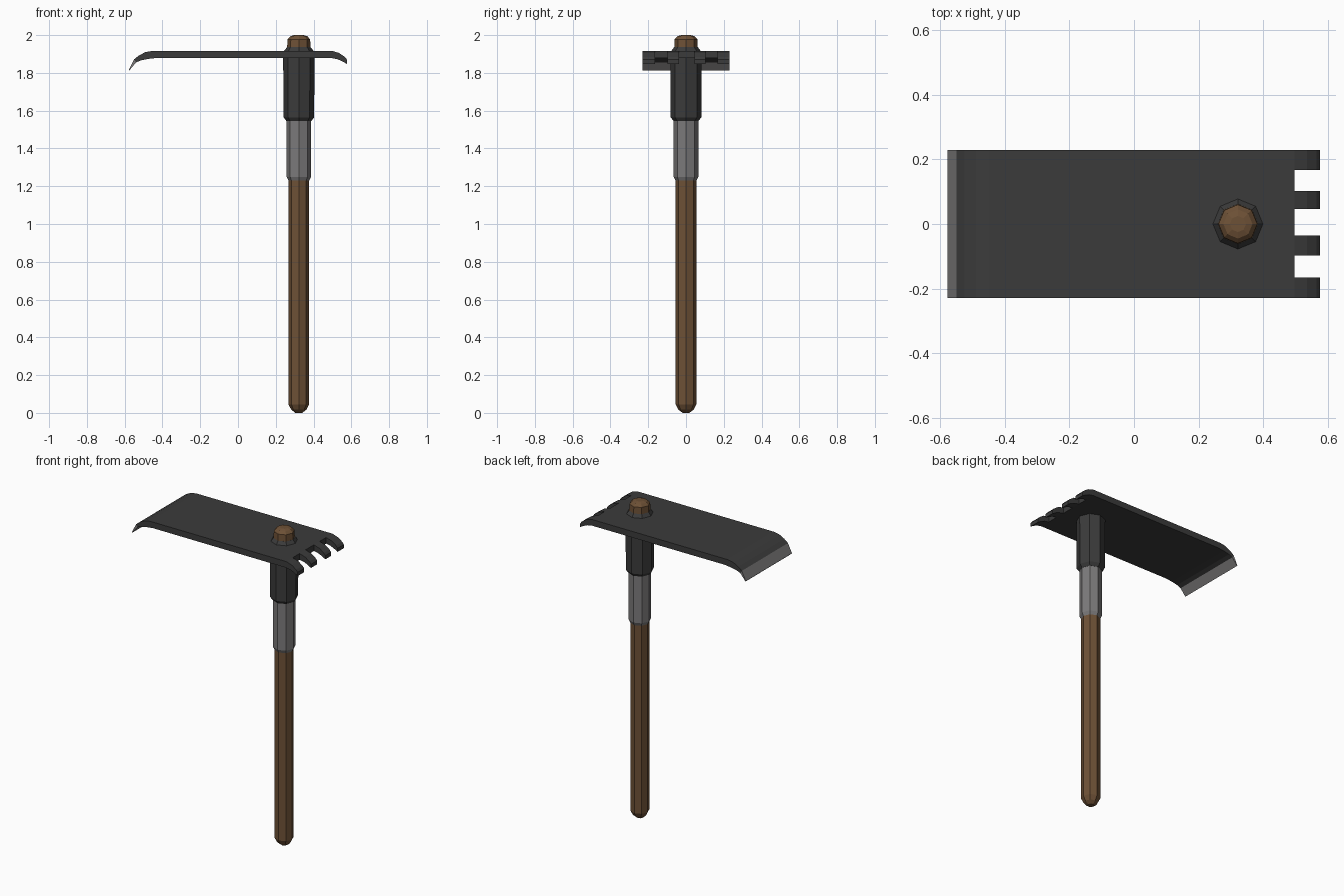
import bpy, bmesh, math

if "Cube" in bpy.data.objects:
    bpy.data.objects.remove(bpy.data.objects["Cube"])


def material(name, rgb):
    m = bpy.data.materials.new(name)
    m.diffuse_color = (*rgb, 1)
    m.use_nodes = True
    m.node_tree.nodes["Principled BSDF"].inputs["Base Color"].default_value = m.diffuse_color
    return m


WOOD = material("brown wood", (0.155, 0.082, 0.037))
IRON = material("dark iron", (0.044, 0.044, 0.044))
STEEL = material("bare steel", (0.20, 0.195, 0.197))
AXIS_X = 0.322


def finish(bm, name, mats):
    bmesh.ops.recalc_face_normals(bm, faces=bm.faces)
    me = bpy.data.meshes.new(name)
    bm.to_mesh(me)
    bm.free()
    for m in mats:
        me.materials.append(m)
    ob = bpy.data.objects.new(name, me)
    bpy.context.collection.objects.link(ob)
    return ob


def turned(name, profile, mat, sides=8):
    """Closed octagonal turning around the handle axis; profile is (radius, z)."""
    bm = bmesh.new()
    rings = []
    for r, z in profile:
        rings.append([bm.verts.new((AXIS_X + r * math.cos(2 * math.pi * i / sides),
                                    r * math.sin(2 * math.pi * i / sides), z))
                      for i in range(sides)])
    for a, b in zip(rings, rings[1:]):
        for i in range(sides):
            j = (i + 1) % sides
            bm.faces.new((a[i], a[j], b[j], b[i]))
    bm.faces.new(rings[0])
    bm.faces.new(rings[-1])
    return finish(bm, name, [mat])


def curved_plate(name, sections, y0, y1, bright_below_x=-9):
    """Plate swept along x; each section is (x_top, z_top, x_bottom, z_bottom)."""
    bm = bmesh.new()
    rings = [[bm.verts.new(p) for p in ((xt, y0, zt), (xt, y1, zt), (xb, y1, zb), (xb, y0, zb))]
             for xt, zt, xb, zb in sections]
    for a, b in zip(rings, rings[1:]):
        for i in range(4):
            j = (i + 1) % 4
            bm.faces.new((a[i], a[j], b[j], b[i]))
    bm.faces.new(rings[0])
    bm.faces.new(rings[-1])
    for f in bm.faces:
        f.material_index = int(f.calc_center_median().x < bright_below_x)
    return finish(bm, name, [IRON, STEEL])


# Wooden handle with rounded butt and a faceted end above the head
turned("handle", [(0.018, 0.0), (0.040, 0.017), (0.055, 0.045), (0.055, 1.90),
                  (0.062, 1.93), (0.060, 1.978), (0.045, 1.994), (0.025, 2.0)], WOOD)

# Steel sleeve below the socket
turned("sleeve", [(0.055, 1.23), (0.065, 1.25), (0.065, 1.56)], STEEL)

# Iron socket that passes through the head
turned("socket", [(0.066, 1.545), (0.081, 1.565), (0.083, 1.91), (0.062, 1.937)], IRON)

# Wide blade, curling down to a sharpened steel edge
curved_plate("blade", [(-0.578, 1.815, -0.576, 1.812),
                       (-0.550, 1.872, -0.540, 1.855),
                       (-0.525, 1.892, -0.515, 1.866),
                       (-0.490, 1.910, -0.475, 1.874),
                       (-0.450, 1.917, -0.430, 1.879),
                       (0.497, 1.917, 0.497, 1.878)], -0.23, 0.23, -0.55)

# Four curled teeth on the opposite end
for n, (a, b) in enumerate([(-0.23, -0.165), (-0.097, -0.036), (0.046, 0.103), (0.168, 0.23)]):
    curved_plate(f"tooth_{n + 1}", [(0.497, 1.917, 0.497, 1.878),
                                    (0.536, 1.905, 0.527, 1.872),
                                    (0.566, 1.884, 0.553, 1.861),
                                    (0.577, 1.870, 0.577, 1.847)], a, b)
